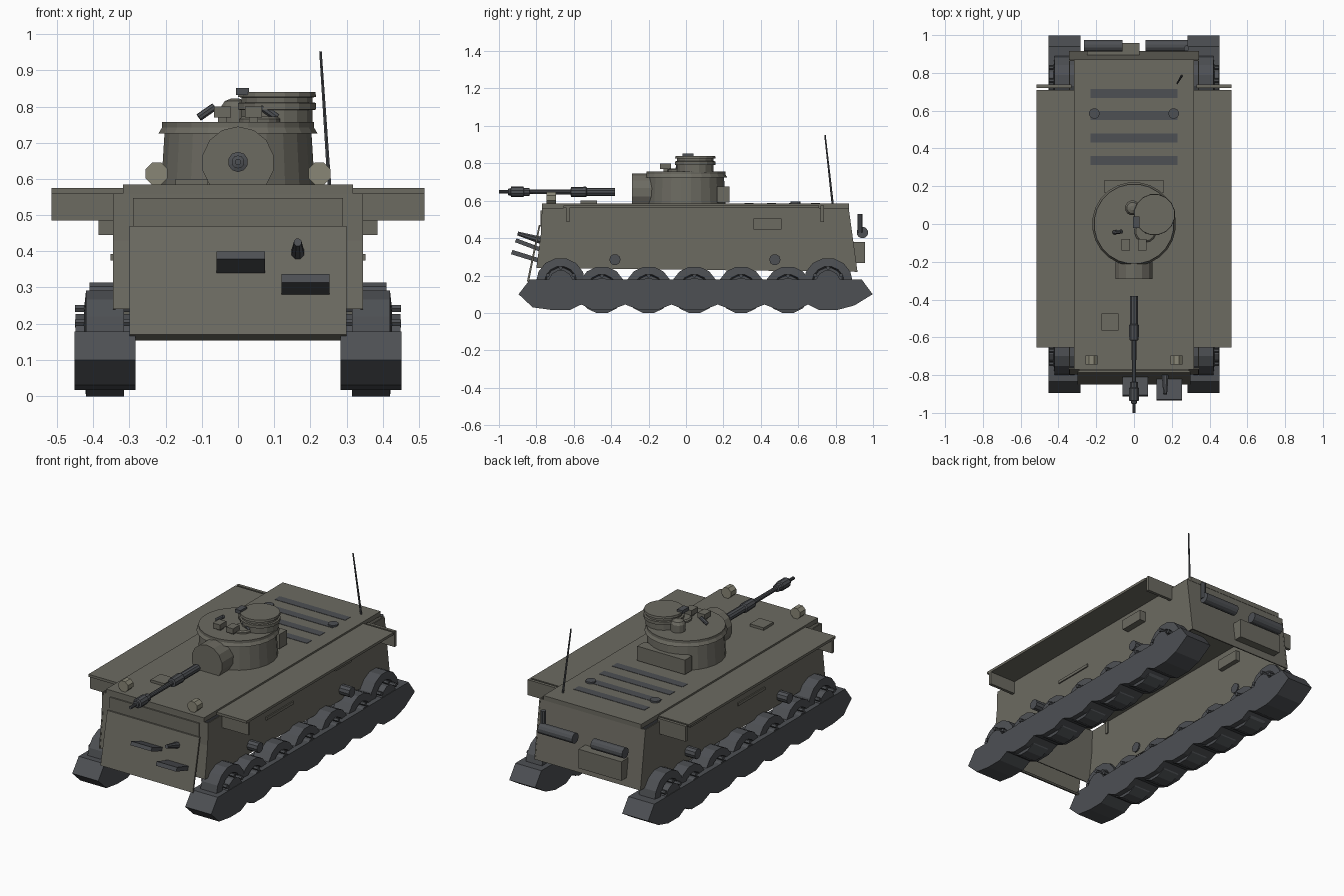
import bpy, bmesh, math
from mathutils import Vector, Matrix


def material(name, rgb):
    m = bpy.data.materials.new(name)
    m.diffuse_color = (*rgb, 1)
    return m


OLIVE = material("olive_paint", (0.15, 0.145, 0.12))
STEEL = material("dark_steel", (0.075, 0.08, 0.088))
TAN = material("lamp_tan", (0.25, 0.24, 0.18))


def finish(name, bm, mat, mirror=False):
    bmesh.ops.recalc_face_normals(bm, faces=bm.faces)
    me = bpy.data.meshes.new(name)
    bm.to_mesh(me)
    bm.free()
    me.materials.append(mat)
    ob = bpy.data.objects.new(name, me)
    bpy.context.collection.objects.link(ob)
    if mirror:
        ob.modifiers.new("mirror", 'MIRROR')
    return ob


def box(name, x, y, z, mat=OLIVE, mirror=False, tilt=0):
    """Box from (min, max) ranges, optionally tilted about its x axis."""
    bm = bmesh.new()
    bmesh.ops.create_cube(bm, size=1)
    mid = [(a + b) / 2 for a, b in (x, y, z)]
    size = [b - a for a, b in (x, y, z)]
    bm.transform(Matrix.Translation(mid) @ Matrix.Rotation(tilt, 4, 'X')
                 @ Matrix.Diagonal((*size, 1)))
    return finish(name, bm, mat, mirror)


def prism(name, profile, x0, x1, mat=OLIVE, mirror=False):
    """Extrude a (y, z) profile along x."""
    bm = bmesh.new()
    a, b = [[bm.verts.new((x, y, z)) for y, z in profile] for x in (x0, x1)]
    bm.faces.new(a)
    bm.faces.new(b)
    for i in range(len(a)):
        bm.faces.new((a[i - 1], a[i], b[i], b[i - 1]))
    return finish(name, bm, mat, mirror)


def lathe(name, profile, origin, axis, n=12, mat=OLIVE, mirror=False):
    """Revolve (radius, distance) pairs about an axis through origin."""
    bm = bmesh.new()
    rot = Vector((0, 0, 1)).rotation_difference(Vector(axis).normalized())
    rings = []
    for r, h in profile:
        ring = []
        for i in range(n):
            a = math.tau * (i + 0.5) / n
            p = rot @ Vector((r * math.cos(a), r * math.sin(a), h))
            ring.append(bm.verts.new(p + Vector(origin)))
        rings.append(ring)
    for a, b in zip(rings, rings[1:]):
        for i in range(n):
            j = (i + 1) % n
            bm.faces.new((a[i], a[j], b[j], b[i]))
    bm.faces.new(rings[0])
    bm.faces.new(rings[-1])
    return finish(name, bm, mat, mirror)


def rod(name, p0, p1, r0, r1=None, n=10, mat=STEEL, mirror=False):
    d = Vector(p1) - Vector(p0)
    return lathe(name, [(r0, 0), (r1 or r0, d.length)], p0, d, n, mat, mirror)


# Hull: a shell open underneath, made of thin plates
prism("hull_side_plate", [(-0.77, 0.56), (-0.775, 0.43), (-0.80, 0.24), (0.917, 0.22),
                          (0.87, 0.56)], 0.338, 0.345, mirror=True)
prism("hull_front_wall", [(-0.769, 0.56), (-0.774, 0.43), (-0.798, 0.24), (-0.792, 0.24),
                          (-0.766, 0.43), (-0.762, 0.56)], -0.34, 0.34)
prism("front_plate", [(-0.778, 0.47), (-0.787, 0.47), (-0.85, 0.17), (-0.82, 0.153),
                      (-0.81, 0.16), (-0.838, 0.175)], -0.30, 0.30)
prism("rear_plate", [(0.869, 0.56), (0.916, 0.22), (0.909, 0.22), (0.862, 0.56)], -0.34, 0.34)
box("front_upper_plate", (-0.29, 0.29), (-0.778, -0.765), (0.46, 0.547))
box("hull_roof", (-0.318, 0.318), (-0.771, 0.871), (0.558, 0.585))

# Fenders with end flaps
box("fender", (0.31, 0.515), (-0.655, 0.71), (0.56, 0.575), mirror=True)
box("fender_front_flap", (0.33, 0.515), (-0.64, -0.622), (0.485, 0.565), mirror=True)
box("fender_rear_flap", (0.33, 0.515), (0.72, 0.738), (0.485, 0.575), mirror=True)
box("side_stowage_box", (0.31, 0.385), (0.36, 0.51), (0.445, 0.505), mirror=True)
box("side_tool_bar", (0.34, 0.352), (-0.235, 0.015), (0.375, 0.392), mirror=True)
for y in (-0.38, 0.475):
    rod("return_roller", (0.33, y, 0.285), (0.41, y, 0.285), 0.03, mat=STEEL, mirror=True)

# Tracks: solid belt whose underside dips at each wheel
wheel_y = [-0.67, -0.45, -0.2, 0.045, 0.295, 0.545, 0.76]
belt = [(0.94, 0.178), (0.998, 0.10), (0.90, 0.04)]
for i in range(6, -1, -1):
    y = wheel_y[i]
    belt += [(y + 0.05, 0.016), (y - 0.05, 0.016)]
    if i:
        belt.append(((y + wheel_y[i - 1]) / 2, 0.045))
belt += [(-0.82, 0.03), (-0.895, 0.10), (-0.835, 0.178)]
prism("track", belt, 0.283, 0.452, STEEL, mirror=True)

# Wheels with recessed faces, hubs and bolts
for i, y in enumerate(wheel_y):
    end = i in (0, 6)
    r, z = (0.132, 0.163) if end else (0.127, 0.123)
    lathe("end_wheel" if end else "road_wheel",
          [(r * 0.6, 0.325), (r * 0.7, 0.315), (r, 0.315), (r, 0.42),
           (r * 0.66, 0.425), (r * 0.6, 0.4), (r * 0.3, 0.4)],
          (0, y, z), (1, 0, 0), 14, STEEL, mirror=True)
    rod("wheel_hub", (0.285, y, z), (0.449, y, z), r * 0.5, n=12, mirror=True)
    for k in range(6):
        a = math.tau * (k + 0.5) / 6
        by, bz = y + 0.6 * r * math.cos(a), z + 0.6 * r * math.sin(a)
        if bz > 0.17:
            rod("wheel_bolt", (0.285, by, bz), (0.45, by, bz), 0.011, n=6, mirror=True)

# Turret body with flared rim
lathe("turret", [(0.214, 0.58), (0.205, 0.725), (0.222, 0.725), (0.212, 0.742),
                 (0.212, 0.757)], (0, 0, 0), (0, 0, 1), 24)
rod("gun_mantlet", (0, -0.17, 0.645), (0, -0.29, 0.645), 0.1, n=14, mat=OLIVE)
box("turret_bin", (-0.155, 0.155), (0.165, 0.232), (0.59, 0.675))

# Gun, muzzle at -y
lathe("gun_barrel", [(0.022, 0.38), (0.022, 0.53), (0.028, 0.535), (0.026, 0.615),
                     (0.013, 0.617), (0.012, 0.835), (0.022, 0.837), (0.022, 0.865),
                     (0.028, 0.87), (0.028, 0.935), (0.018, 0.938), (0.018, 0.95),
                     (0.009, 0.952), (0.009, 1.0)], (0, 0, 0.647), (0, -1, 0), 10, STEEL)

# Cupola and turret roof fittings
lathe("cupola", [(0.1, 0.75), (0.1, 0.79), (0.11, 0.792), (0.11, 0.81),
                 (0.1, 0.812), (0.1, 0.825), (0.11, 0.827), (0.108, 0.84)],
      (0.108, 0.05, 0), (0, 0, 1), 16)
box("cupola_sight", (-0.005, 0.03), (-0.02, 0.04), (0.832, 0.852), STEEL)
lathe("roof_vent", [(0.04, 0.755), (0.04, 0.8), (0.03, 0.815), (0.012, 0.822)],
      (-0.008, 0.085, 0), (0, 0, 1), 12)
lathe("loader_ring", [(0.058, 0.75), (0.058, 0.766), (0.05, 0.772)],
      (0.06, -0.04, 0), (0, 0, 1), 14)
box("periscope", (0.02, 0.066), (-0.14, -0.08), (0.77, 0.8), mirror=True)
box("periscope_stem", (0.03, 0.055), (-0.12, -0.09), (0.75, 0.78), mirror=True)
rod("roof_tube", (0.065, -0.04, 0.80), (0.108, -0.045, 0.77), 0.011, n=8, mirror=True)

# Deck: lamps, hatch, cooling slats, filler caps, antenna
rod("headlight", (0.225, -0.695, 0.615), (0.225, -0.745, 0.615), 0.033, n=8,
    mat=TAN, mirror=True)
box("deck_hatch", (-0.173, -0.083), (-0.565, -0.475), (0.58, 0.6))
for y in (0.692, 0.575, 0.456, 0.336):
    box("cooling_slat", (-0.23, 0.23), (y - 0.024, y + 0.024), (0.58, 0.587), STEEL)
rod("filler_cap", (0.21, 0.585, 0.58), (0.21, 0.585, 0.595), 0.028, n=12, mirror=True)
rod("antenna", (0.253, 0.785, 0.575), (0.228, 0.743, 0.952), 0.006, 0.004, n=6)

# Front: tilted steps and hull gun
box("front_step", (-0.06, 0.075), (-0.915, -0.77), (0.352, 0.374), STEEL, tilt=-0.36)
box("front_step_low", (0.12, 0.253), (-0.935, -0.79), (0.292, 0.316), STEEL, tilt=-0.3)
rod("hull_gun", (0.165, -0.765, 0.385), (0.165, -0.9, 0.425), 0.022, 0.011, n=8)

# Rear: exhausts and box
for x0, x1 in ((-0.265, -0.06), (0.06, 0.285)):
    rod("muffler", (x0, 0.943, 0.43), (x1, 0.943, 0.43), 0.031, n=12)
rod("exhaust_pipe", (0.278, 0.93, 0.43), (0.278, 0.93, 0.53), 0.015, n=8)
box("rear_box", (-0.25, 0.03), (0.88, 0.958), (0.268, 0.38))
